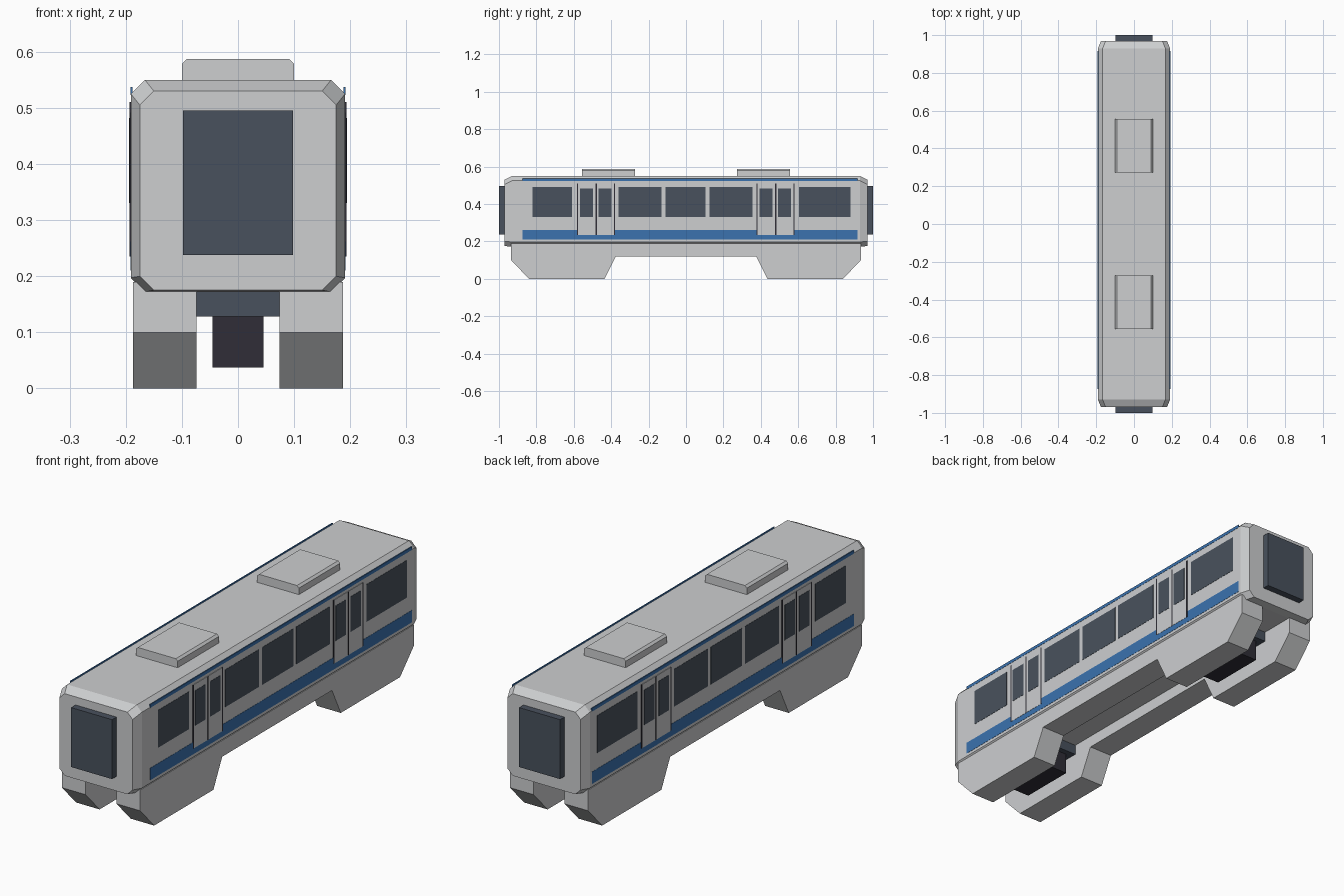
import bpy
import bmesh
from mathutils import Matrix, Vector

cube = bpy.data.objects.get("Cube")
if cube:
    bpy.data.objects.remove(cube, do_unlink=True)


def material(name, rgb):
    mat = bpy.data.materials.new(name)
    mat.use_nodes = True
    mat.diffuse_color = (*rgb, 1)
    mat.node_tree.nodes["Principled BSDF"].inputs["Base Color"].default_value = (*rgb, 1)
    return mat


GREY = material("light_grey", (0.61, 0.62, 0.63))
SLATE = material("slate_glass", (0.066, 0.083, 0.11))
BLUE = material("stripe_blue", (0.043, 0.17, 0.43))
BLACK = material("charcoal", (0.029, 0.027, 0.038))


def finish(name, bm, mat, mirror=""):
    """Turn a bmesh into an object, optionally mirrored on the given axes."""
    bmesh.ops.recalc_face_normals(bm, faces=bm.faces)
    mesh = bpy.data.meshes.new(name)
    bm.to_mesh(mesh)
    bm.free()
    mesh.materials.append(mat)
    obj = bpy.data.objects.new(name, mesh)
    bpy.context.collection.objects.link(obj)
    if mirror:
        mod = obj.modifiers.new("Mirror", "MIRROR")
        mod.use_axis = ["X" in mirror, "Y" in mirror, False]
        mod.use_clip = False
        mod.use_mirror_merge = False
    return obj


def loft(bm, rings):
    """Join matching rings of points and cap both ends."""
    loops = [[bm.verts.new(p) for p in ring] for ring in rings]
    n = len(loops[0])
    for a, b in zip(loops, loops[1:]):
        for i in range(n):
            bm.faces.new((a[i], a[(i + 1) % n], b[(i + 1) % n], b[i]))
    bm.faces.new(loops[0])
    bm.faces.new(loops[-1])


def add_box(bm, x, y, z):
    """Box from (low, high) pairs."""
    size = Vector((x[1] - x[0], y[1] - y[0], z[1] - z[0]))
    mid = Vector((sum(x), sum(y), sum(z))) / 2
    bmesh.ops.create_cube(bm, size=1, matrix=Matrix.Translation(mid) @ Matrix.Diagonal(size).to_4x4())


def boxes(name, mat, items, mirror=""):
    bm = bmesh.new()
    for item in items:
        add_box(bm, *item)
    return finish(name, bm, mat, mirror)


def octagon(y, half, low, high, cut=0.025):
    right = [(half - cut, low), (half, low + cut), (half, high - cut), (half - cut, high)]
    points = right + [(-x, z) for x, z in reversed(right)]
    return [(x, y, z) for x, z in points]


# Car body with chamfered edges and tapered ends
SIDE, BOTTOM, TOP = 0.191, 0.172, 0.55
bm = bmesh.new()
loft(bm, [octagon(-0.97, 0.175, 0.175, 0.53),
          octagon(-0.93, SIDE, BOTTOM, TOP),
          octagon(0.93, SIDE, BOTTOM, TOP),
          octagon(0.97, 0.175, 0.175, 0.53)])
finish("car_body", bm, GREY)

# Gangway doors at both ends
boxes("end_gangway", SLATE, [((-0.098, 0.098), (-1, -0.965), (0.238, 0.495))], "Y")

# Roof units with chamfered long edges
bm = bmesh.new()
profile = [(-0.1, 0.545), (-0.1, 0.578), (-0.091, 0.587), (0.091, 0.587), (0.1, 0.578), (0.1, 0.545)]
loft(bm, [[(x, y, z) for x, z in profile] for y in (0.273, 0.555)])
finish("roof_unit", bm, GREY, "Y")

# Side skirts, cut up between the bogies
half = [(0, 0.12), (0.375, 0.12), (0.435, 0), (0.84, 0), (0.935, 0.1), (0.935, 0.19)]
skirt = half + [(-y, z) for y, z in reversed(half[1:])]
bm = bmesh.new()
loft(bm, [[(x, y, z) for y, z in skirt] for x in (0.074, 0.187)])
finish("side_skirt", bm, GREY, "X")

# Bogies under the floor
boxes("bogie_frame", SLATE, [((-0.074, 0.074), (0.475, 0.775), (0.128, 0.175))], "Y")
boxes("bogie_gear", BLACK, [((-0.045, 0.045), (0.5, 0.75), (0.037, 0.13))], "Y")


def plate(depth):
    return (SIDE - 0.003, SIDE + depth)


# Painted stripes along the sides
STRIPE_LENGTH = (-0.873, 0.916)
boxes("lower_stripe", BLUE, [(plate(0.001), STRIPE_LENGTH, (0.21, 0.262))], "X")
boxes("upper_stripe", BLUE, [(plate(0.001), STRIPE_LENGTH, (0.523, 0.537))], "X")

# Passenger windows
spans = [(-0.82, -0.61), (-0.36, -0.13), (-0.11, 0.105), (0.125, 0.355), (0.605, 0.88)]
boxes("side_windows", SLATE, [(plate(0.001), y, (0.33, 0.492)) for y in spans], "X")

# Double doors: two leaves, their panes and dark seams
leaves, panes, seams = [], [], []
for start in (-0.58, 0.38):
    middle, end = start + 0.1, start + 0.197
    leaves.append((plate(0.002), (start, end), (0.235, 0.51)))
    for low in (start + 0.012, middle + 0.012):
        panes.append((plate(0.003), (low, low + 0.07), (0.33, 0.482)))
    for y in (start, middle, end):
        seams.append((plate(0.0025), (y - 0.003, y + 0.003), (0.235, 0.51)))
boxes("door_leaves", GREY, leaves, "X")
boxes("door_panes", SLATE, panes, "X")
boxes("door_seams", BLACK, seams, "X")
